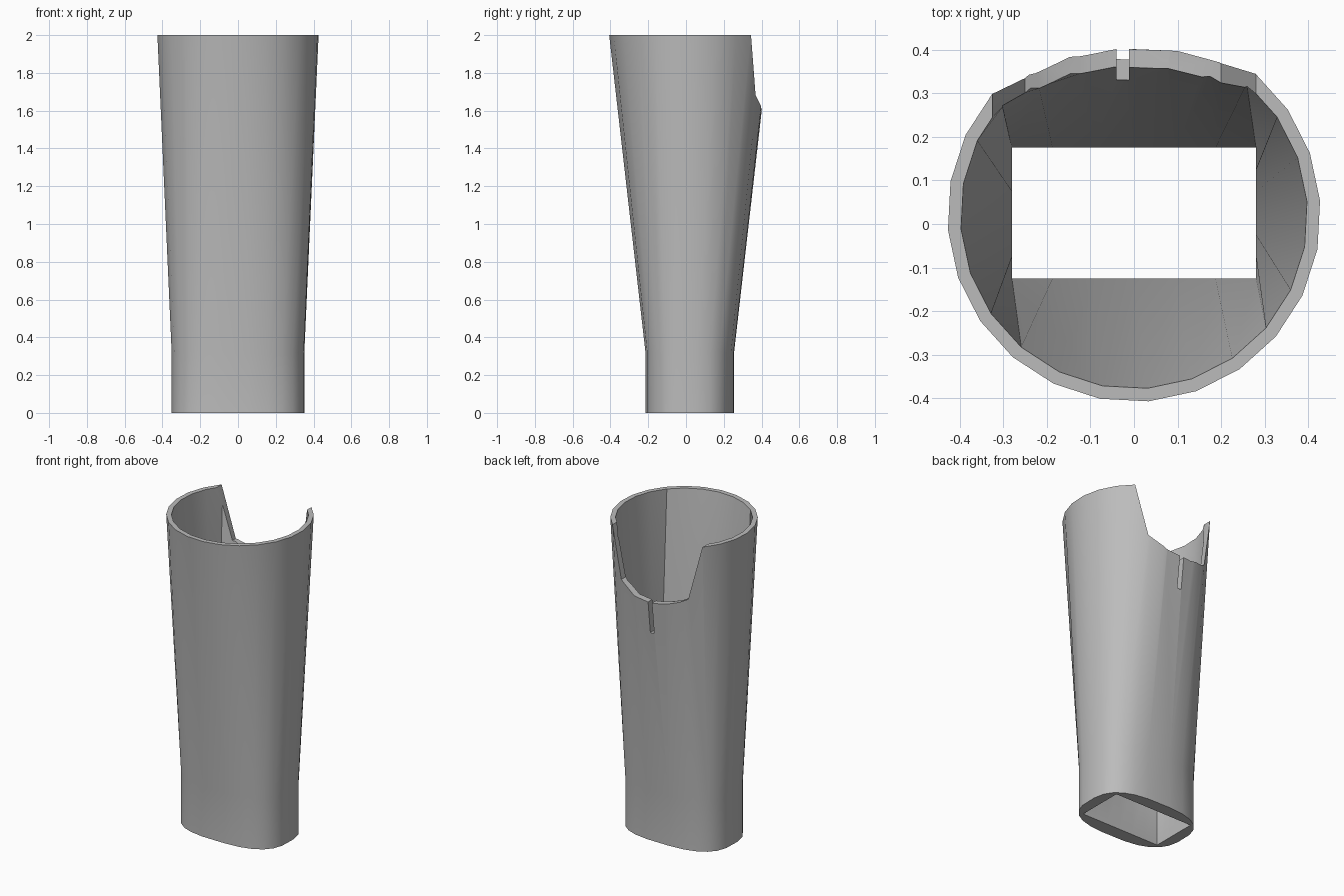
import bpy, bmesh
from math import cos, sin, radians, copysign

cube = bpy.data.objects.get("Cube")
if cube:
    bpy.data.objects.remove(cube)

SIDES = 24
CY = 0.02          # centre of the tube in y
START = 49.5       # angle of the first corner of the socket
ANGLES = [radians(START + i * 360 / SIDES) for i in range(SIDES)]


def circle(r, z):
    return [(r * cos(a), CY + r * sin(a), z) for a in ANGLES]


def rounded_block(hx, hy, n, z):
    def p(v):
        return copysign(abs(v) ** (2 / n), v)
    return [(hx * p(cos(a)), CY + hy * p(sin(a)), z) for a in ANGLES]


def rectangle(hx, hy, cy, z):
    corners = [(hx, hy), (-hx, hy), (-hx, -hy), (hx, -hy)]
    per = SIDES // 4
    pts = []
    for i in range(SIDES):
        (ax, ay), (bx, by) = corners[i // per], corners[(i // per + 1) % 4]
        t = (i % per) / per
        pts.append((ax + (bx - ax) * t, cy + ay + (by - ay) * t, z))
    return pts


def new_object(name, bm):
    bmesh.ops.recalc_face_normals(bm, faces=bm.faces)
    mesh = bpy.data.meshes.new(name)
    bm.to_mesh(mesh)
    bm.free()
    obj = bpy.data.objects.new(name, mesh)
    bpy.context.collection.objects.link(obj)
    return obj


# Sleeve: outer skin going up, inner skin going down, closed into a ring
rings = [
    rounded_block(0.352, 0.235, 2.8, 0),
    rounded_block(0.352, 0.235, 2.8, 0.32),
    circle(0.428, 2),
    circle(0.398, 2),
    rectangle(0.28, 0.15, 0.025, 0.32),
    rectangle(0.28, 0.15, 0.025, 0),
]
bm = bmesh.new()
loops = [[bm.verts.new(p) for p in ring] for ring in rings]
for k, lower in enumerate(loops):
    upper = loops[(k + 1) % len(loops)]
    for i in range(SIDES):
        j = (i + 1) % SIDES
        bm.faces.new((lower[i], lower[j], upper[j], upper[i]))
sleeve = new_object("tapered_sleeve", bm)

grey = bpy.data.materials.new("light grey")
grey.use_nodes = True
colour = (0.5, 0.5, 0.5, 1)
grey.diffuse_color = colour
grey.node_tree.nodes["Principled BSDF"].inputs["Base Color"].default_value = colour
sleeve.data.materials.append(grey)

# Cutter: scooped rear opening with a narrow slot below it
outline = [(-0.346, 2.1), (-0.325, 2), (-0.25, 1.66), (-0.2, 1.635), (-0.1, 1.61),
           (-0.04, 1.605), (-0.04, 1.4), (-0.012, 1.4), (-0.012, 1.605),
           (0.08, 1.615), (0.2, 1.68), (0.28, 2), (0.305, 2.1)]
bm = bmesh.new()
face = bm.faces.new([bm.verts.new((x, 0.08, z)) for x, z in outline])
sweep = bmesh.ops.extrude_face_region(bm, geom=[face])
bmesh.ops.translate(bm, vec=(0, 0.6, 0),
                    verts=[v for v in sweep["geom"] if isinstance(v, bmesh.types.BMVert)])
cutter = new_object("rear_opening_cutter", bm)
cutter.hide_render = True

cut = sleeve.modifiers.new("rear opening", "BOOLEAN")
cut.operation = "DIFFERENCE"
cut.solver = "EXACT"
cut.object = cutter

bpy.ops.object.select_all(action="DESELECT")
sleeve.select_set(True)
bpy.context.view_layer.objects.active = sleeve
bpy.ops.object.modifier_apply(modifier=cut.name)
bpy.data.objects.remove(cutter)
bpy.ops.object.shade_smooth_by_angle(angle=radians(30))
